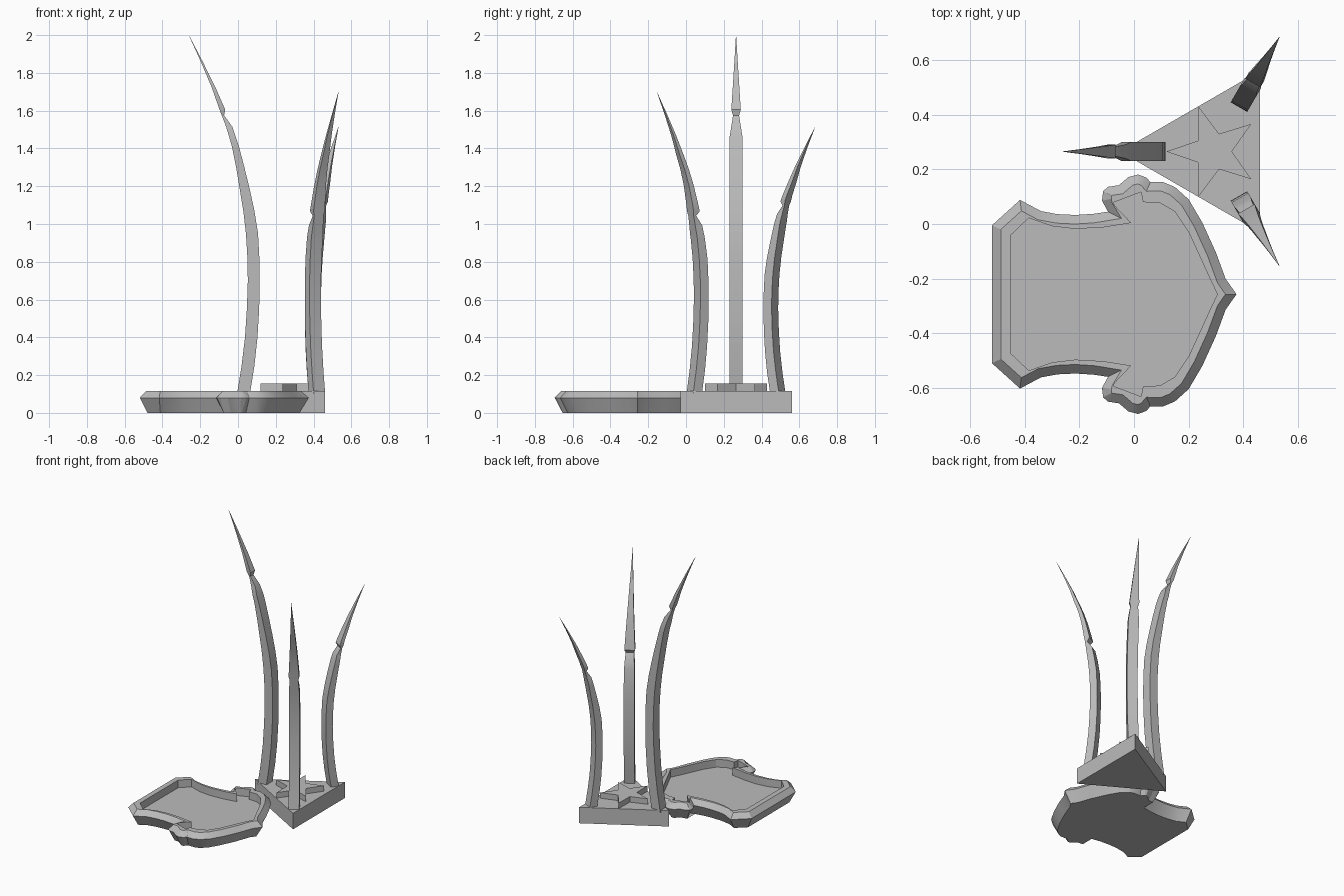
import bpy, bmesh, math
from mathutils import Vector

cube = bpy.data.objects.get("Cube")
if cube:
    bpy.data.objects.remove(cube)

grey = bpy.data.materials.new("light_grey")
grey.use_nodes = True
grey.diffuse_color = (0.5, 0.5, 0.5, 1)
grey.node_tree.nodes["Principled BSDF"].inputs["Base Color"].default_value = (0.5, 0.5, 0.5, 1)

CENTRE = Vector((0.29, 0.265, 0))   # middle of the triangular base


def finish(name, bm, smooth=False):
    bmesh.ops.recalc_face_normals(bm, faces=bm.faces)
    mesh = bpy.data.meshes.new(name)
    bm.to_mesh(mesh)
    bm.free()
    mesh.materials.append(grey)
    obj = bpy.data.objects.new(name, mesh)
    bpy.context.collection.objects.link(obj)
    if smooth:
        bpy.ops.object.select_all(action='DESELECT')
        obj.select_set(True)
        bpy.context.view_layer.objects.active = obj
        bpy.ops.object.shade_smooth_by_angle(angle=math.radians(25))
    return obj


def ring(bm, points, z):
    return [bm.verts.new((p[0], p[1], z)) for p in points]


def bridge(bm, a, b):
    for i in range(len(a)):
        j = (i + 1) % len(a)
        bm.faces.new((a[i], a[j], b[j], b[i]))


def prism(name, points, z0, z1):
    bm = bmesh.new()
    low, high = ring(bm, points, z0), ring(bm, points, z1)
    bridge(bm, low, high)
    bm.faces.new(low)
    bm.faces.new(high)
    return finish(name, bm)


def polar(radius, angle):
    return CENTRE + radius * Vector((math.cos(angle), math.sin(angle), 0))


# Triangular base and star plate
prism("triangle_base", [polar(0.341, math.pi + i * math.tau / 3) for i in range(3)], 0, 0.115)
prism("star", [polar(0.068 if i % 2 else 0.172, math.pi + i * math.pi / 5)
               for i in range(10)], 0.115, 0.155)

# Blade profile: height, inner radius, outer radius
PROFILE = [(0.1, .227, .295), (0.25, .203, .271), (0.4, .187, .253), (0.55, .178, .243),
           (0.7, .175, .238), (0.82, .177, .240), (0.95, .184, .248), (1.07, .203, .262),
           (1.18, .227, .28), (1.3, .256, .3), (1.41, .285, .322), (1.51, .318, .351),
           (1.606, .358, .388), (1.72, .408, .428), (1.86, .477, .487), (2.0, .55, .551)]


def section(z):
    for (z0, a0, b0), (z1, a1, b1) in zip(PROFILE, PROFILE[1:]):
        if z <= z1:
            t = (z - z0) / (z1 - z0)
            return a0 + (a1 - a0) * t, b0 + (b1 - b0) * t
    return PROFILE[-1][1:]


def blade(name, angle, height, spread, notch, neck, head):
    out = Vector((math.cos(angle), math.sin(angle), 0))
    side = Vector((-out.y, out.x, 0))
    # Rows outside the notch, then the three notch rows
    heights = [p[0] for p in PROFILE if not notch - 0.12 < p[0] < notch + 0.05]
    heights = sorted(heights + [notch - 0.12, notch - 0.06, notch, notch + 0.03])
    bm = bmesh.new()
    previous = None
    for z in heights:
        inner, outer = section(z)
        width = 0.035
        if z > notch:
            width = max(0.0005, head * (2.0 - z) / (1.97 - notch))
        elif z > notch - 0.12:
            width += (neck - width) * (z - notch + 0.12) / 0.12
        if z == notch:
            inner += (outer - inner) * 0.6
        inner, outer = (0.175 + (1 - spread) * 0.06 + (r - 0.175) * spread for r in (inner, outer))
        corners = [CENTRE + out * r + side * w for r, w in
                   ((inner, -width), (outer, -width), (outer, width), (inner, width))]
        row = ring(bm, corners, 0.115 + (z - 0.115) * height)
        if previous:
            bridge(bm, previous, row)
        else:
            bm.faces.new(row)
        previous = row
    bm.faces.new(previous)
    finish(name, bm, True)


blade("tall_blade", math.pi, 1.0, 1.0, 1.575, 0.016, 0.025)
blade("middle_blade", -math.pi / 3, 0.84, 0.787, 1.22, 0.028, 0.035)
blade("short_blade", math.pi / 3, 0.742, 0.787, 1.44, 0.025, 0.032)

# Shield tray: half outlines from the flat end to the point
MID_Y = -0.257
OUTER = [(-.52, -.005), (-.417, .088), (-.34, .047), (-.28, .036), (-.215, .033), (-.15, .037),
         (-.095, .045), (-.117, .085), (-.113, .12), (-.095, .136), (-.055, .142), (-.02, .172),
         (.015, .181), (.045, .17), (.06, .153), (.105, .154), (.15, .135), (.2, .09),
         (.25, .005), (.3, -.105), (.335, -.2), (.375, MID_Y)]
INNER = [(-.45, -.04), (-.385, .022), (-.3, -.008), (-.215, -.018), (-.11, -.012), (-.01, .004),
         (-.08, .077), (.026, .117), (.033, .08), (.095, .077), (.15, .045), (.2, -.03),
         (.255, -.15), (.28, -.205), (.305, MID_Y)]


def mirrored(half):
    return half + [(x, 2 * MID_Y - y) for x, y in reversed(half[:-1])]


def inset(points, distance):
    result = []
    for i, p in enumerate(points):
        p = Vector(p)
        a = (p - Vector(points[i - 1])).normalized()
        b = (Vector(points[(i + 1) % len(points)]) - p).normalized()
        na, nb = Vector((a.y, -a.x)), Vector((b.y, -b.x))
        n = (na + nb).normalized()
        result.append(p + n * distance / max(n.dot(na), 0.6))
    return result


outline, recess = mirrored(OUTER), mirrored(INNER)
bm = bmesh.new()
bottom = ring(bm, inset(outline, 0.04), 0)
middle = ring(bm, outline, 0.08)
rim = ring(bm, inset(outline, 0.033), 0.115)
lip = ring(bm, recess, 0.115)
floor = ring(bm, recess, 0.06)
bridge(bm, bottom, middle)
bridge(bm, middle, rim)
bridge(bm, lip, floor)
bm.faces.new(bottom)
bm.faces.new(floor)
# Flat rim between the bevel and the recess
loops = [bm.edges.get((r[i - 1], r[i])) for r in (rim, lip) for i in range(len(r))]
bmesh.ops.triangle_fill(bm, edges=loops, use_beauty=True)
finish("shield_tray", bm, True)
